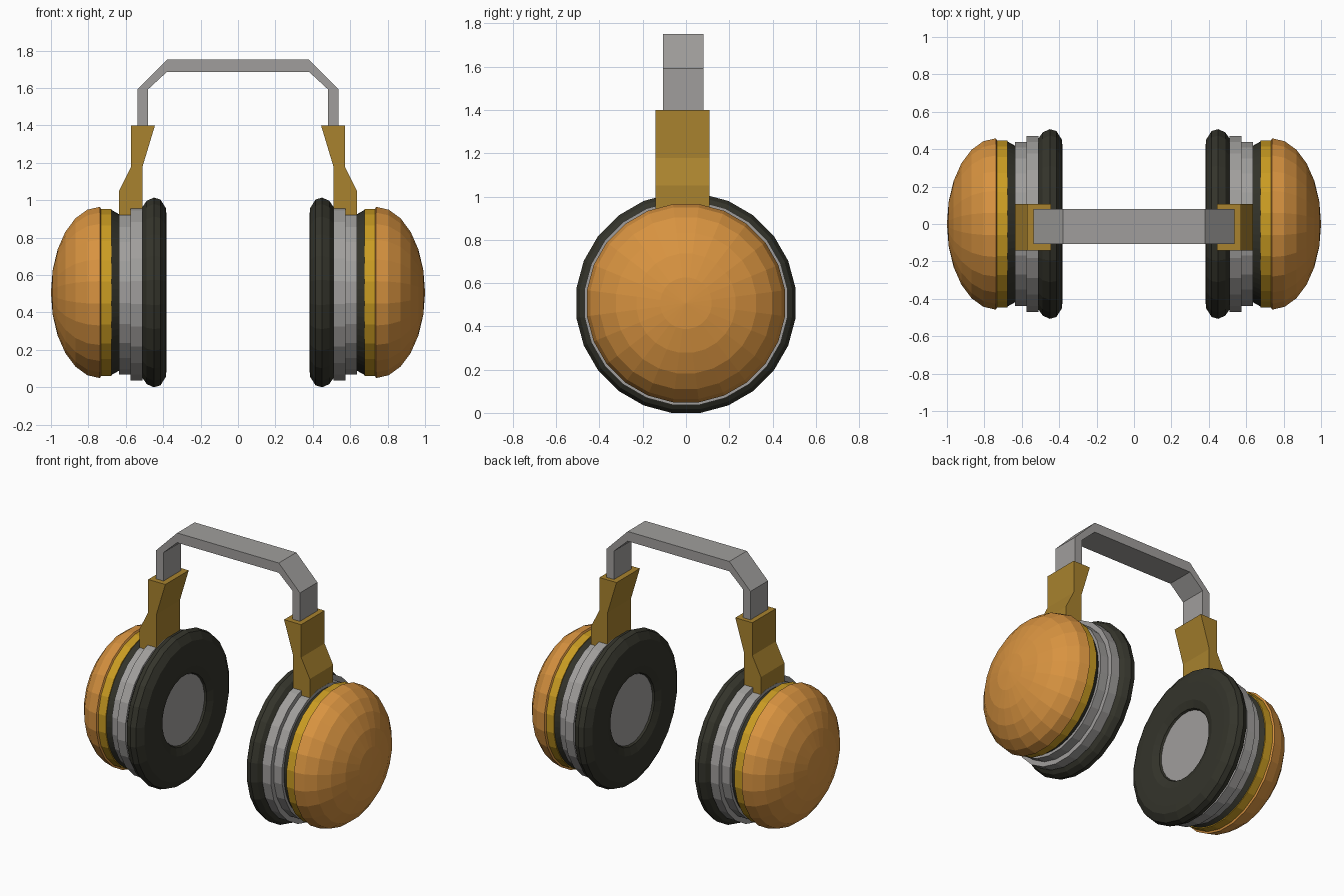
import bpy, bmesh, math

if "Cube" in bpy.data.objects:
    bpy.data.objects.remove(bpy.data.objects["Cube"])

CUP_Z = 0.507
SIDES = 24


def srgb(r, g, b):
    lin = lambda c: ((c / 255 + 0.055) / 1.055) ** 2.4 if c > 10 else c / 255 / 12.92
    return (lin(r), lin(g), lin(b), 1)


def material(name, *rgb):
    m = bpy.data.materials.new(name)
    m.diffuse_color = srgb(*rgb)
    m.use_nodes = True
    m.node_tree.nodes["Principled BSDF"].inputs["Base Color"].default_value = m.diffuse_color
    return m


orange = material("orange shell", 216, 147, 64)
yellow = material("yellow trim", 202, 156, 34)
bronze = material("bronze arm", 168, 130, 46)
grey = material("grey metal", 160, 158, 156)
dark = material("dark padding", 52, 52, 43)


def finish(name, bm, mat):
    bmesh.ops.recalc_face_normals(bm, faces=bm.faces)
    me = bpy.data.meshes.new(name)
    bm.to_mesh(me)
    bm.free()
    me.materials.append(mat)
    ob = bpy.data.objects.new(name, me)
    bpy.context.collection.objects.link(ob)
    return ob


def lathe(name, profile, mat, side, sides=SIDES, closed=False):
    """Revolve (x, apothem) points about the cup axis, flats facing up and sideways."""
    bm = bmesh.new()
    k = 1 / math.cos(math.pi / sides)
    rings = []
    for x, r in profile:
        if r == 0:
            rings.append([bm.verts.new((side * x, 0, CUP_Z))] * sides)
            continue
        angles = [(i + 0.5) * math.tau / sides for i in range(sides)]
        rings.append([bm.verts.new((side * x, r * k * math.cos(a), CUP_Z + r * k * math.sin(a)))
                      for a in angles])
    pairs = list(zip(rings, rings[1:])) + ([(rings[-1], rings[0])] if closed else [])
    for a, b in pairs:
        for i in range(sides):
            j = (i + 1) % sides
            bm.faces.new(list(dict.fromkeys((a[i], a[j], b[j], b[i]))))
    return finish(name, bm, mat)


def drum(name, x0, r0, x1, r1, mat, side, sides=SIDES):
    return lathe(name, [(x0, 0), (x0, r0), (x1, r1), (x1, 0)], mat, side, sides)


def extrude_y(name, outline, y0, y1, mat):
    """Extrude an (x, z) outline along y."""
    bm = bmesh.new()
    face = bm.faces.new([bm.verts.new((x, y0, z)) for x, z in outline])
    new = bmesh.ops.extrude_face_region(bm, geom=[face])["geom"]
    bmesh.ops.translate(bm, vec=(0, y1 - y0, 0),
                        verts=[v for v in new if isinstance(v, bmesh.types.BMVert)])
    return finish(name, bm, mat)


for label, s in (("left", -1), ("right", 1)):
    # Domed outer shell, closed at the back
    dome = [(0.738 + 0.262 * math.cos(math.radians(t)), 0.458 * math.sin(math.radians(t)))
            for t in range(0, 91, 15)]
    lathe(f"{label}_shell", dome + [(0.73, 0.44), (0.73, 0)], orange, s)
    # Stacked rings of the cup
    drum(f"{label}_trim_ring", 0.676, 0.446, 0.735, 0.446, yellow, s)
    drum(f"{label}_dark_collar", 0.63, 0.415, 0.678, 0.442, dark, s, 72)
    drum(f"{label}_small_ring", 0.575, 0.438, 0.637, 0.438, grey, s)
    drum(f"{label}_large_ring", 0.511, 0.47, 0.575, 0.47, grey, s)
    # Ear cushion with a round opening
    lathe(f"{label}_cushion",
          [(0.512, 0.22), (0.512, 0.455), (0.488, 0.49), (0.45, 0.507), (0.415, 0.497),
           (0.385, 0.45), (0.382, 0.40), (0.382, 0.285), (0.40, 0.235), (0.43, 0.22)],
          dark, s, closed=True)
    drum(f"{label}_speaker_disc", 0.412, 0.228, 0.45, 0.228, grey, s)
    # Kinked arm joining cup and headband
    arm = [(0.444, 1.40), (0.572, 1.40), (0.572, 1.178), (0.636, 1.05),
           (0.636, 0.88), (0.511, 0.88), (0.511, 1.178)]
    extrude_y(f"{label}_arm", [(s * x, z) for x, z in arm], -0.142, 0.108, bronze)

# Headband with bevelled corners
outer = [(0.538, 1.36), (0.538, 1.592), (0.38, 1.752)]
inner = [(0.38, 1.686), (0.482, 1.592), (0.482, 1.36)]
mirror = lambda pts: [(-x, z) for x, z in reversed(pts)]
extrude_y("headband", outer + mirror(outer) + mirror(inner) + inner, -0.107, 0.08, grey)
